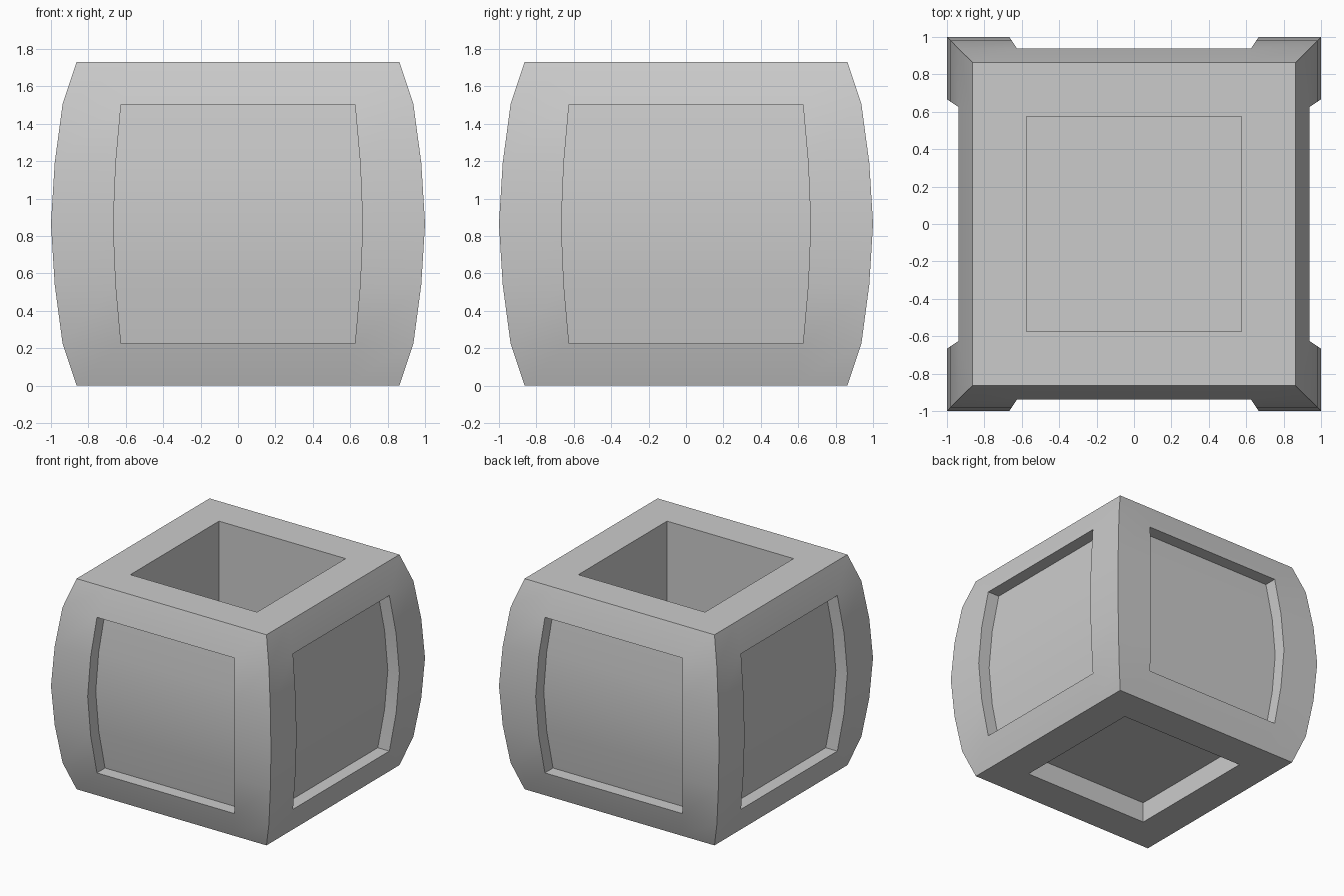
import bpy, bmesh
from mathutils import Matrix, Vector
from math import pi

if "Cube" in bpy.data.objects:
    bpy.data.objects.remove(bpy.data.objects["Cube"])

# Bulging side profile: (height, half width)
H = 1.73
low = [(0, .863), (.226, .938), (.54, .98)]
profile = low + [(H / 2, 1.0)] + [(H - z, w) for z, w in reversed(low)]
steps = (-1, -2 / 3, 2 / 3, 1)

bm = bmesh.new()


def quad(points):
    return bm.faces.new([bm.verts.new(p) for p in points])


# Four bulging sides, each three columns wide
panels = []
for k in range(4):
    rot = Matrix.Rotation(k * pi / 2, 3, 'Z')
    panel = []
    for j in range(len(profile) - 1):
        (z0, w0), (z1, w1) = profile[j], profile[j + 1]
        for i in range(3):
            a, b = steps[i], steps[i + 1]
            f = quad([rot @ Vector(p) for p in (
                (a * w0, -w0, z0), (b * w0, -w0, z0),
                (b * w1, -w1, z1), (a * w1, -w1, z1))])
            if i == 1 and 0 < j < len(profile) - 2:
                panel.append(f)
    panels.append((panel, rot @ Vector((0, .105, 0))))

# Flat top and bottom, three by three
for z, depth in ((0, .17), (H, -.82)):
    w = profile[0][1]
    for i in range(3):
        for j in range(3):
            x0, x1 = steps[i] * w, steps[i + 1] * w
            y0, y1 = steps[j] * w, steps[j + 1] * w
            f = quad([(x0, y0, z), (x1, y0, z), (x1, y1, z), (x0, y1, z)])
            if i == j == 1:
                panels.append(([f], Vector((0, 0, depth))))

bmesh.ops.remove_doubles(bm, verts=bm.verts[:], dist=1e-4)
bmesh.ops.recalc_face_normals(bm, faces=bm.faces[:])

# Recessed side panels, base recess and deep top opening
for faces, offset in panels:
    new = bmesh.ops.extrude_face_region(bm, geom=faces)["geom"]
    bmesh.ops.translate(bm, vec=offset, verts=[
        v for v in new if isinstance(v, bmesh.types.BMVert)])
    old = [f for f in faces if f.is_valid]
    if old:
        bmesh.ops.delete(bm, geom=old, context='FACES')
bmesh.ops.recalc_face_normals(bm, faces=bm.faces[:])

mesh = bpy.data.meshes.new("planter_box")
bm.to_mesh(mesh)
bm.free()
box = bpy.data.objects.new("planter_box", mesh)
bpy.context.collection.objects.link(box)
bpy.context.view_layer.objects.active = box
box.select_set(True)
bpy.ops.object.shade_smooth_by_angle(angle=pi / 6)
